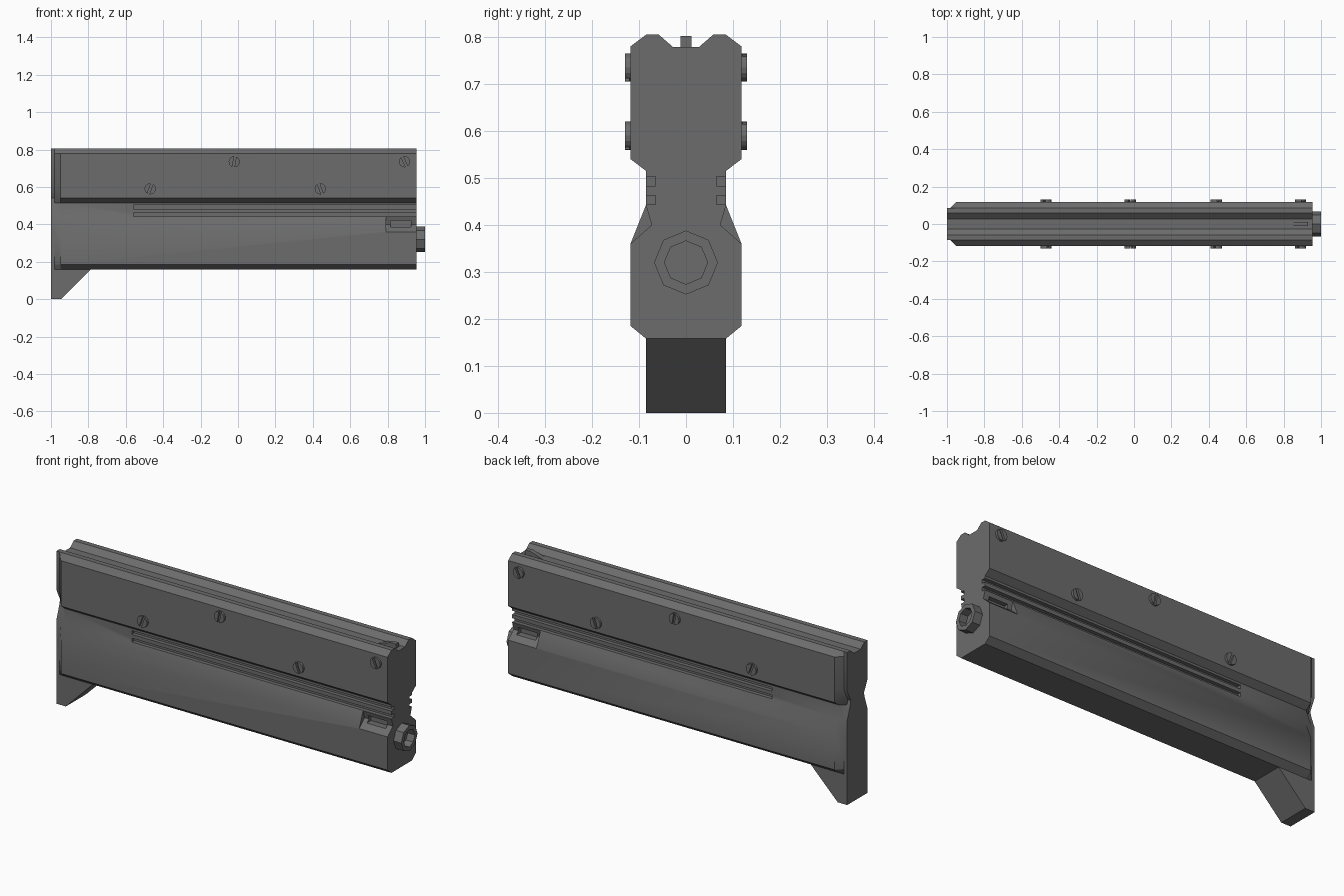
import bpy
import bmesh
import math
from mathutils import Matrix, Vector

if "Cube" in bpy.data.objects:
    bpy.data.objects.remove(bpy.data.objects["Cube"])

steel = bpy.data.materials.new("dark grey metal")
GREY = (0.15, 0.15, 0.15, 1)
steel.use_nodes = True
steel.diffuse_color = GREY
steel.node_tree.nodes["Principled BSDF"].inputs["Base Color"].default_value = GREY


def finish(name, bm):
    bmesh.ops.recalc_face_normals(bm, faces=bm.faces)
    mesh = bpy.data.meshes.new(name)
    bm.to_mesh(mesh)
    bm.free()
    mesh.materials.append(steel)
    obj = bpy.data.objects.new(name, mesh)
    bpy.context.collection.objects.link(obj)
    return obj


def loft(name, rings):
    """Skin a row of equal closed rings and cap both ends."""
    bm = bmesh.new()
    rows = [[bm.verts.new(p) for p in ring] for ring in rings]
    n = len(rows[0])
    for a, b in zip(rows, rows[1:]):
        for i in range(n):
            j = (i + 1) % n
            bm.faces.new((a[i], a[j], b[j], b[i]))
    bm.faces.new(rows[0])
    bm.faces.new(rows[-1])
    return finish(name, bm)


def along_x(name, yz, x0, x1):
    return loft(name, [[(x, y, z) for y, z in yz] for x in (x0, x1)])


def along_y(name, xz, y0, y1):
    return loft(name, [[(x, y, z) for x, z in xz] for y in (y0, y1)])


def box(name, x0, x1, y0, y1, z0, z1):
    return along_x(name, [(y0, z0), (y1, z0), (y1, z1), (y0, z1)], x0, x1)


def circle(r, n, cy, cz):
    return [(cy + r * math.sin(math.tau * i / n), cz + r * math.cos(math.tau * i / n))
            for i in range(n)]


def cut(obj, cutters):
    """Subtract the cutters, bake the result and drop the cutters."""
    for c in cutters:
        c.hide_render = True
        mod = obj.modifiers.new("cut", 'BOOLEAN')
        mod.operation = 'DIFFERENCE'
        mod.solver = 'EXACT'
        mod.object = c
    bpy.context.view_layer.update()
    graph = bpy.context.evaluated_depsgraph_get()
    mesh = bpy.data.meshes.new_from_object(obj.evaluated_get(graph))
    obj.modifiers.clear()
    obj.data = mesh
    for c in cutters:
        bpy.data.objects.remove(c)


# Body: half section from bottom to top, mirrored across y
HALF = [(.085, .158), (.118, .185), (.118, .36), (.085, .443), (.085, .515),
        (.118, .54), (.118, .6), (.118, .78), (.085, .805), (.058, .805), (.028, .779)]
PINCH = {.515: .06, .54: .055}


def section(x, narrow=False):
    pts = [(min(y, PINCH.get(z, .085)) if narrow else y, z) for y, z in HALF]
    pts += [(-y, z) for y, z in reversed(pts)]
    return [(x, y, z) for y, z in pts]


body = loft("body", [section(-1, True), section(-.982, True),
                     section(-.95), section(.955)])

cutters = []
for s in (-1, 1):
    # Long cooling grooves in the neck
    for z in (.443, .483):
        cutters.append(box("groove_cutter", -.56, 1.1, s * .065, s * .2, z, z + .02))
    # Wedge notch at the muzzle end, with a pocket in its wall
    wedge = [(.085, .441), (.073, .40), (.119, .359), (.15, .359), (.15, .441)]
    cutters.append(along_x("notch_cutter", [(s * y, z) for y, z in wedge], .79, 1.1))
    cutters.append(box("pocket_cutter", .815, .925, s * .055, s * .15, .385, .42))
cut(body, cutters)

# Leg under the rear end
leg = along_y("rear_leg", [(-1, 0), (-.945, 0), (-.785, .16), (-1, .16)], -.085, .085)

# Octagonal muzzle ring
muzzle = along_x("muzzle", circle(.068, 8, 0, .32), .95, 1)
cut(muzzle, [along_x("bore_cutter", circle(.046, 8, 0, .32), .958, 1.1)])

# Ramp sight in the top channel
sight = along_y("front_sight", [(.82, .777), (.93, .777), (.93, .802), (.9, .802)],
                -.012, .012)

# Slotted screws on both sides
screws = [(-.47, .59, 70), (-.02, .735, 80), (.44, .59, 110), (.89, .735, 115)]
for side, s in (("right", -1), ("left", 1)):
    for k, (x, z, angle) in enumerate(screws):
        screw = along_y(f"{side}_screw_{k + 1}", circle(.03, 16, x, z), s * .115, s * .13)
        slot = box("slot_cutter", -.05, .05, s * .12, s * .15, -.006, .006)
        turn = Matrix.Rotation(math.radians(angle * s), 4, 'Y')
        slot.data.transform(Matrix.Translation(Vector((x, 0, z))) @ turn)
        cut(screw, [slot])

# Smooth the gentle bends of the body only
bpy.ops.object.select_all(action='DESELECT')
body.select_set(True)
bpy.context.view_layer.objects.active = body
bpy.ops.object.shade_smooth_by_angle(angle=math.radians(30))
